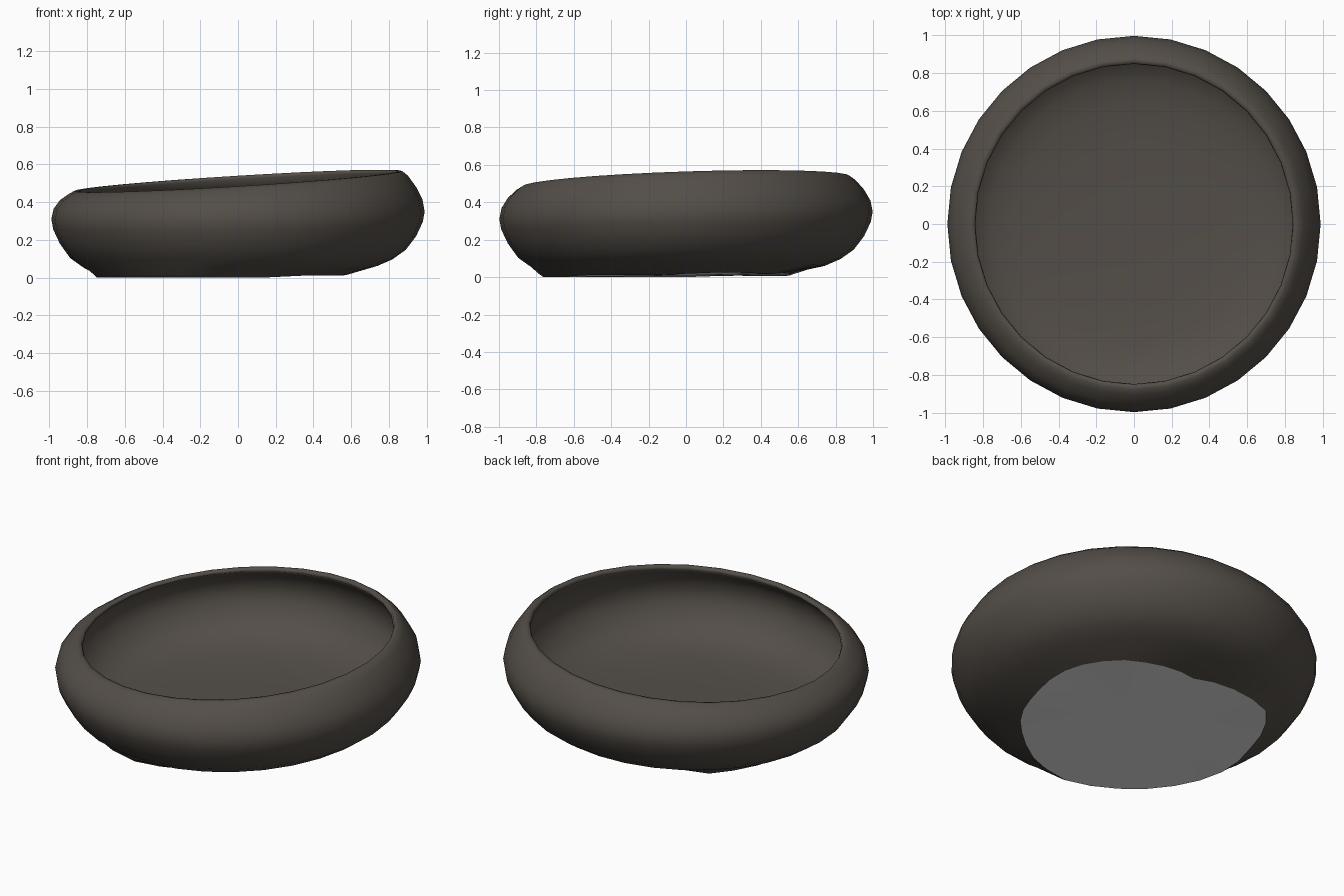
import bpy, bmesh, math

if "Cube" in bpy.data.objects:
    bpy.data.objects.remove(bpy.data.objects["Cube"])

SIDES = 32
clay = bpy.data.materials.new("dark_clay")
clay.diffuse_color = (0.088, 0.076, 0.064, 1)
clay.use_nodes = True
clay.node_tree.nodes["Principled BSDF"].inputs["Base Color"].default_value = clay.diffuse_color
pale = bpy.data.materials.new("pale_grey")
pale.diffuse_color = (0.8, 0.8, 0.8, 1)
pale.use_nodes = True
pale.node_tree.nodes["Principled BSDF"].inputs["Base Color"].default_value = pale.diffuse_color

# Profile from the outer wall, over the lip, down the undercut inside to the floor
# (radius, height, tilt along x, tilt along y)
profile = [
    (0.74, 0.042, 0.020, 0.020), (0.82, 0.075, 0.022, 0.022),
    (0.89, 0.125, 0.022, 0.022), (0.945, 0.20, 0.020, 0.020), (0.98, 0.275, 0.020, 0.020),
    (0.99, 0.33, 0.020, 0.020), (0.978, 0.39, 0.025, 0.020), (0.945, 0.445, 0.035, 0.022),
    (0.90, 0.492, 0.050, 0.026), (0.87, 0.512, 0.053, 0.028), (0.848, 0.512, 0.053, 0.028),
    (0.842, 0.495, 0.050, 0.027), (0.89, 0.455, 0.042, 0.025), (0.925, 0.40, 0.030, 0.022),
    (0.942, 0.33, 0.020, 0.020), (0.93, 0.27, 0.020, 0.020), (0.895, 0.20, 0.020, 0.020),
    (0.84, 0.145, 0.02, 0.02), (0.76, 0.105, 0.02, 0.02), (0.64, 0.08, 0.015, 0.015),
    (0.45, 0.065, 0.01, 0.01), (0.22, 0.06, 0.005, 0.005),
]
# Ragged outline of the pale underside: (angle in degrees from the back right, radius)
outline = [(0, .59), (45, .50), (90, .72), (124, .72), (150, .77), (178, .78),
           (213, .78), (253, .64), (298, .58), (330, .60), (360, .59)]


def base_radius(deg):
    deg %= 360
    for (a0, r0), (a1, r1) in zip(outline, outline[1:]):
        if a0 <= deg <= a1:
            return r0 + (r1 - r0) * (deg - a0) / (a1 - a0)


def lift(r, kx, ky, c, n):
    return kx * c + ky * n


bm = bmesh.new()
rings = []
angles = [2 * math.pi * s / SIDES for s in range(SIDES)]

# Edge of the underside
base = []
for a in angles:
    r = base_radius(math.degrees(a) - 45)
    z = 0.013 + 0.013 * math.cos(a - math.pi / 4) + 0.004 * math.sin(5 * a)
    base.append(bm.verts.new((r * math.cos(a), r * math.sin(a), max(0, z - 0.004))))
rings.append(base)

# Wall, lip and inside
for i, (r, z, kx, ky) in enumerate(profile):
    ring = []
    for a in angles:
        c, n = math.cos(a), math.sin(a)
        rr = r
        if i == 0:
            rr = max(r, base_radius(math.degrees(a) - 45) + 0.02)
        ring.append(bm.verts.new((rr * c, rr * 1.008 * n, z + lift(rr, kx, ky, c, n))))
    rings.append(ring)

for lo, hi in zip(rings, rings[1:]):
    for s in range(SIDES):
        t = (s + 1) % SIDES
        bm.faces.new((lo[s], lo[t], hi[t], hi[s])).smooth = True

# Centre of the dished floor
centre = bm.verts.new((0, 0, 0.058))
for s in range(SIDES):
    bm.faces.new((rings[-1][s], rings[-1][(s + 1) % SIDES], centre)).smooth = True

# Flat pale underside, with its own edge so it shades separately
under = [bm.verts.new(v.co) for v in base]
mid = bm.verts.new((0, 0, 0.009))
for s in range(SIDES):
    f = bm.faces.new((under[(s + 1) % SIDES], under[s], mid))
    f.material_index = 1
    f.smooth = True

mesh = bpy.data.meshes.new("bowl")
bm.to_mesh(mesh)
bm.free()
mesh.materials.append(clay)
mesh.materials.append(pale)
bowl = bpy.data.objects.new("bowl", mesh)
bpy.context.collection.objects.link(bowl)
